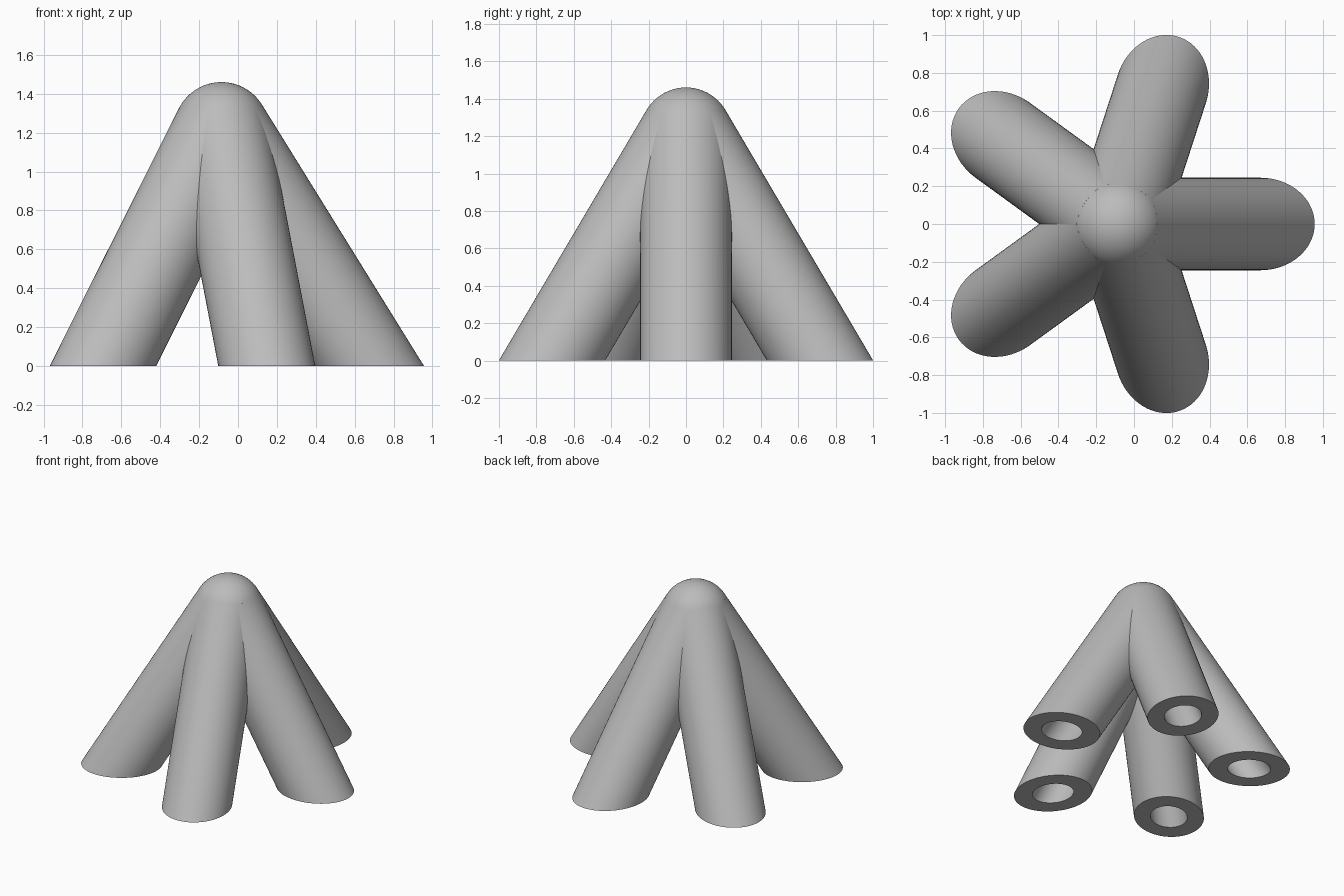
import bpy
import bmesh
from math import cos, sin, tan, tau, radians
from mathutils import Vector

OUTER, BORE = 0.245, 0.129        # tube radii
HUB = Vector((-0.085, 0, 1.215))  # point where the leg axes meet
SLOPE = radians(58.2)             # leg angle from the ground
LEGS, SIDES = 5, 64
BORE_START = 0.6                  # distance from hub to the blind end of the bore

cube = bpy.data.objects.get("Cube")
if cube:
    bpy.data.objects.remove(cube, do_unlink=True)

grey = bpy.data.materials.new("plain grey")
grey.use_nodes = True
colour = (0.5, 0.5, 0.5, 1)
grey.diffuse_color = colour
grey.node_tree.nodes["Principled BSDF"].inputs["Base Color"].default_value = colour

# Leg axis and its cross-section directions, relative to the hub
axis = Vector((cos(SLOPE), 0, -sin(SLOPE)))
side = Vector((0, 1, 0))
up = axis.cross(side)


def ring(bm, radius, distance=None):
    """Circle around the leg axis; with no distance it is cut by the ground."""
    verts = []
    for i in range(SIDES):
        a = tau * i / SIDES
        p = (side * cos(a) + up * sin(a)) * radius
        d = (HUB.z + p.z) / -axis.z if distance is None else distance
        verts.append(bm.verts.new(p + axis * d))
    return verts


def finish(bm, name):
    bmesh.ops.recalc_face_normals(bm, faces=bm.faces)
    mesh = bpy.data.meshes.new(name)
    bm.to_mesh(mesh)
    bm.free()
    mesh.materials.append(grey)
    return mesh


def place(name, mesh, turn=0.0):
    obj = bpy.data.objects.new(name, mesh)
    obj.location = HUB
    obj.rotation_euler.z = turn
    bpy.context.collection.objects.link(obj)
    return obj


# Hollow leg: outer wall, flat foot, bore wall and blind end
bm = bmesh.new()
rings = [ring(bm, OUTER, 0), ring(bm, OUTER), ring(bm, BORE), ring(bm, BORE, BORE_START)]
for a, b in zip(rings, rings[1:]):
    for i in range(SIDES):
        j = (i + 1) % SIDES
        bm.faces.new((a[i], a[j], b[j], b[i]))
bm.faces.new(rings[0])
bm.faces.new(rings[-1])
leg_mesh = finish(bm, "leg")
parts = [place(f"leg_{n + 1}", leg_mesh, tau * n / LEGS) for n in range(LEGS)]

# Rounded hub on top
bm = bmesh.new()
bmesh.ops.create_uvsphere(bm, u_segments=SIDES, v_segments=SIDES // 2, radius=OUTER)
parts.append(place("rounded_hub", finish(bm, "rounded_hub")))

# Smooth walls with crisp feet
bpy.ops.object.select_all(action='DESELECT')
for obj in (parts[0], parts[-1]):
    obj.select_set(True)
    bpy.context.view_layer.objects.active = obj
bpy.ops.object.shade_smooth_by_angle(angle=radians(30))
